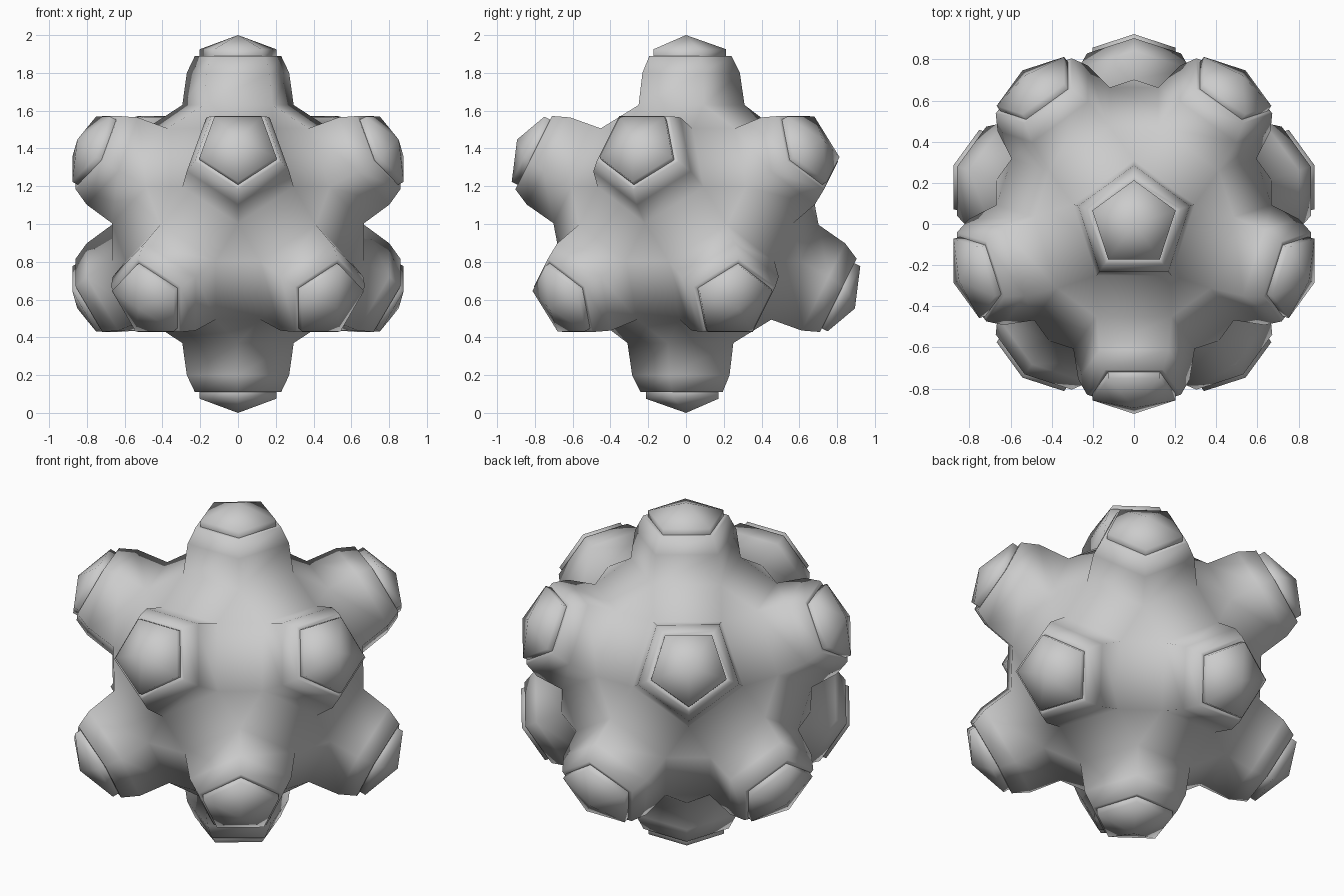
import bpy, bmesh
from math import sin, cos, pi, sqrt, radians
from itertools import combinations
from mathutils import Vector

if "Cube" in bpy.data.objects:
    bpy.data.objects.remove(bpy.data.objects["Cube"])

# Twelve knob axes: poles plus two staggered rings of five (icosahedron corners)
axes = [Vector((0, 0, 1)), Vector((0, 0, -1))]
for i in range(5):
    for s in (1, -1):
        t = -s * pi / 2 + i * 2 * pi / 5
        axes.append(Vector((2 * cos(t), 2 * sin(t), s)) / sqrt(5))

# Knob profile as (corner radius, distance from centre)
BASE = (0.31, 0.63)
PROFILE = [(0.285, 0.80), (0.24, 0.89), (0.213, 0.89), (0.213, 0.925)]
APEX = 1.0


def near(a, b):
    return abs(a.dot(b) - 1 / sqrt(5)) < 0.01


def corner_dirs(a):
    # pentagon corners point between neighbouring knobs
    ring = [b for b in axes if near(a, b)]
    dirs = []
    for b, c in combinations(ring, 2):
        if near(b, c):
            d = b + c
            dirs.append((d - a * d.dot(a)).normalized())
    return dirs


# Core: expanded dodecahedron of pentagons, rectangles and triangles
bm = bmesh.new()
for a in axes:
    for d in corner_dirs(a):
        bm.verts.new(a * BASE[1] + d * BASE[0])
bmesh.ops.convex_hull(bm, input=bm.verts[:])
bmesh.ops.dissolve_limit(bm, angle_limit=radians(2), verts=bm.verts[:], edges=bm.edges[:])
bm.normal_update()

# Knobs: raise each pentagon through the profile and close with a low point
for face in [f for f in bm.faces if len(f.verts) == 5]:
    a = face.calc_center_median().normalized()
    old = list(face.verts)
    dirs = [(v.co - a * v.co.dot(a)).normalized() for v in old]
    bm.faces.remove(face)
    for r, h in PROFILE:
        new = [bm.verts.new(a * h + d * r) for d in dirs]
        for i in range(5):
            j = (i + 1) % 5
            bm.faces.new((old[i], old[j], new[j], new[i]))
        old = new
    tip = bm.verts.new(a * APEX)
    for i in range(5):
        bm.faces.new((old[i], old[(i + 1) % 5], tip))

bmesh.ops.recalc_face_normals(bm, faces=bm.faces[:])
mesh = bpy.data.meshes.new("knobbed_ball")
bmesh.ops.translate(bm, vec=(0, 0, 1), verts=bm.verts[:])
bm.to_mesh(mesh)
bm.free()
ball = bpy.data.objects.new("knobbed_ball", mesh)
bpy.context.collection.objects.link(ball)
bpy.context.view_layer.objects.active = ball
ball.select_set(True)
bpy.ops.object.shade_smooth_by_angle(angle=radians(75))
